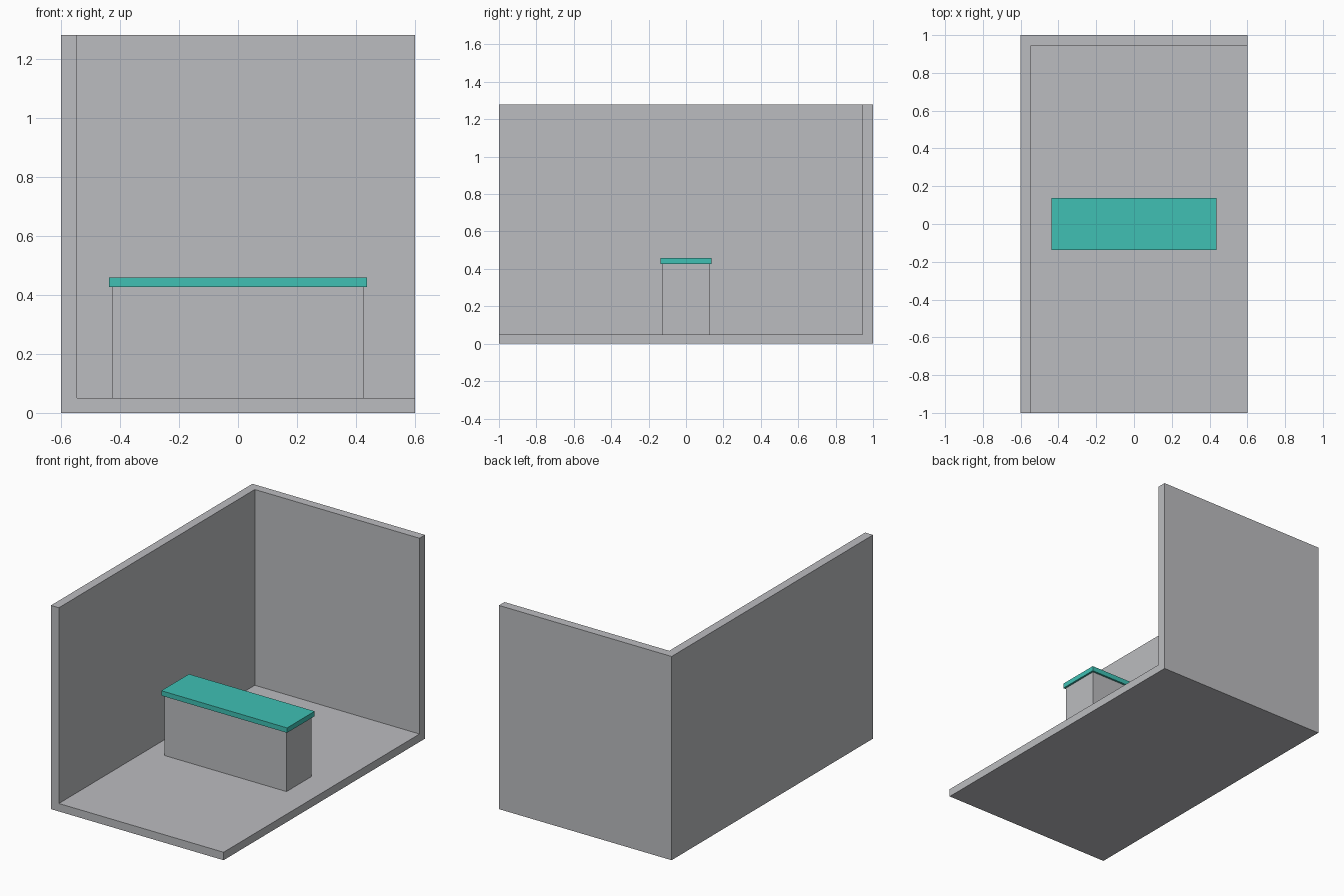
import bpy

if "Cube" in bpy.data.objects:
    bpy.data.objects.remove(bpy.data.objects["Cube"])


def material(name, color):
    m = bpy.data.materials.new(name)
    m.diffuse_color = (*color, 1)
    m.use_nodes = True
    m.node_tree.nodes["Principled BSDF"].inputs["Base Color"].default_value = m.diffuse_color
    return m


def box(name, lo, hi, mat):
    """Axis-aligned box between two corners."""
    center = [(a + b) / 2 for a, b in zip(lo, hi)]
    bpy.ops.mesh.primitive_cube_add(size=1, location=center)
    ob = bpy.context.object
    ob.name = name
    ob.scale = [b - a for a, b in zip(lo, hi)]
    bpy.ops.object.transform_apply(location=False, rotation=False, scale=True)
    ob.data.materials.append(mat)
    return ob


grey = material("wall grey", (0.50, 0.505, 0.525))
teal = material("counter teal", (0.05, 0.53, 0.455))

WALL, FLOOR, HEIGHT = 0.055, 0.05, 1.28

# Room corner: floor, left wall and back wall in one solid piece
room = box("room_corner", (-0.6, -1, 0), (0.6, 1, HEIGHT), grey)
cutter = box("room_cutter", (-0.6 + WALL, -1.5, FLOOR), (1.1, 1 - WALL, 2), grey)
cutter.hide_render = True
cutter.hide_set(True)
cut = room.modifiers.new("open_room", "BOOLEAN")
cut.operation = "DIFFERENCE"
cut.solver = "EXACT"
cut.object = cutter

# Counter standing on the floor, with an overhanging slab
box("counter_base", (-0.425, -0.125, FLOOR), (0.425, 0.125, 0.427), grey)
box("counter_top", (-0.437, -0.137, 0.427), (0.437, 0.137, 0.458), teal)
